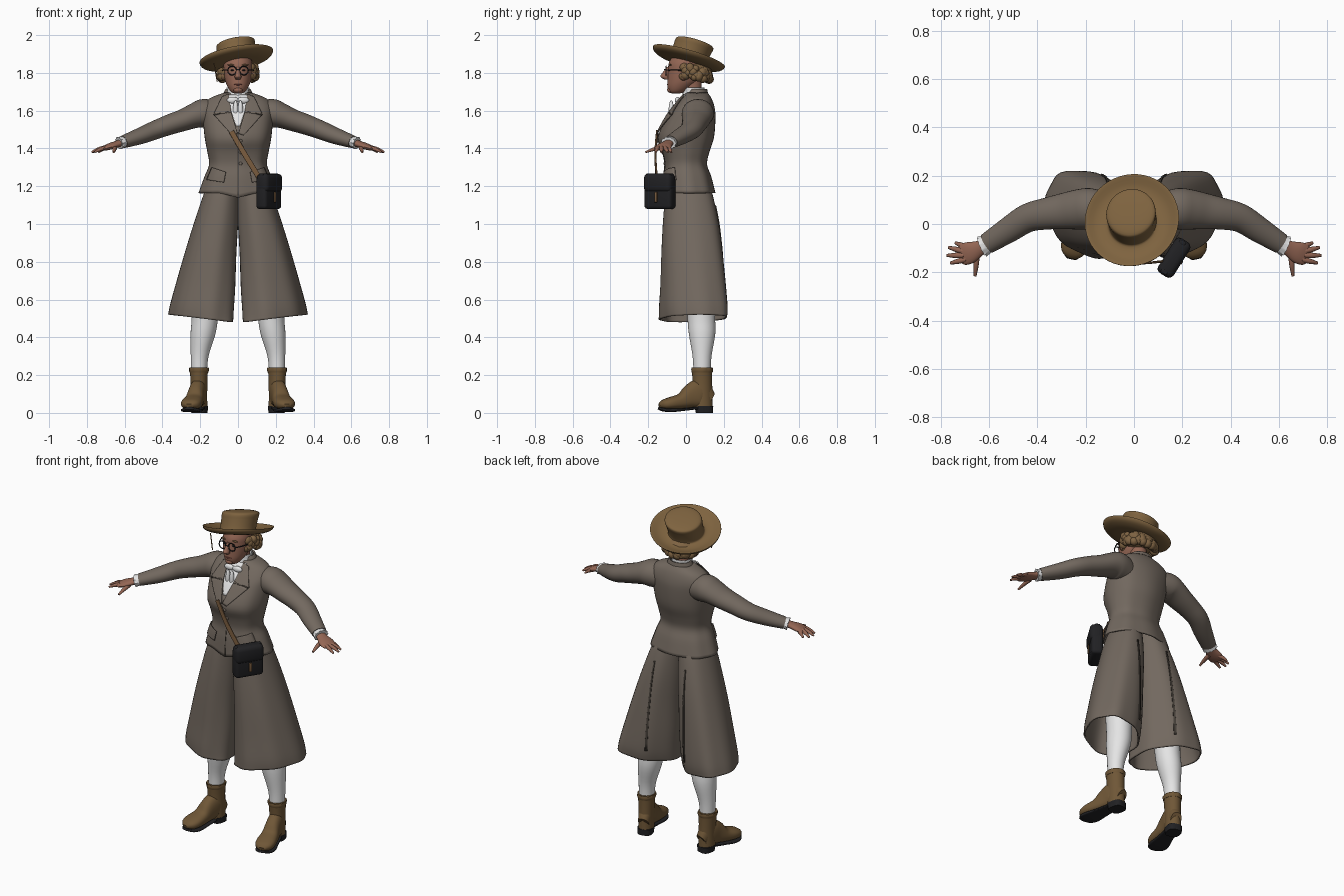
import bpy, bmesh, random
from math import cos, sin, pi, radians, copysign
from mathutils import Matrix, Vector
from mathutils.bvhtree import BVHTree

if "Cube" in bpy.data.objects:
    bpy.data.objects.remove(bpy.data.objects["Cube"])
random.seed(4)
made = []


def material(name, *rgb):
    m = bpy.data.materials.new(name)
    m.use_nodes = True
    m.diffuse_color = (*rgb, 1)
    m.node_tree.nodes["Principled BSDF"].inputs["Base Color"].default_value = (*rgb, 1)
    return m


tweed = material("tweed", .17, .14, .115)
seam_dark = material("dark seam", .06, .05, .04)
white = material("white cotton", .78, .78, .78)
skin = material("skin", .3, .135, .09)
lips = material("lips", .2, .06, .05)
felt = material("hat felt", .21, .125, .05)
hair = material("hair", .21, .125, .055)
boot_tan = material("boot leather", .16, .095, .038)
black = material("black leather", .015, .015, .017)
strap_brown = material("strap leather", .2, .11, .05)


def finish(name, bm, mat, mirror=False, thick=0, xf=None):
    if xf:
        bm.transform(xf)
    bmesh.ops.recalc_face_normals(bm, faces=bm.faces)
    me = bpy.data.meshes.new(name)
    bm.to_mesh(me)
    bm.free()
    me.materials.append(mat)
    ob = bpy.data.objects.new(name, me)
    bpy.context.collection.objects.link(ob)
    if thick:
        ob.modifiers.new("thickness", "SOLIDIFY").thickness = thick
    if mirror:
        ob.modifiers.new("mirror", "MIRROR").use_mirror_merge = False
    made.append(ob)
    return ob


def spline(rows, steps):
    """Smooth in-between rows through the given rows."""
    out = []
    for i in range(len(rows) - 1):
        a, b, c, d = rows[max(i - 1, 0)], rows[i], rows[i + 1], rows[min(i + 2, len(rows) - 1)]
        for k in range(steps):
            t = k / steps
            out.append([q + t / 2 * (r - p + t * (2 * p - 5 * q + 4 * r - s + t * (3 * (q - r) + s - p)))
                        for p, q, r, s in zip(a, b, c, d)])
    return out + [list(rows[-1])]


def loft(name, rows, mat, flat=True, sides=32, power=2, steps=4, folds=0, depth=0,
         shear=0, skew=0, caps=True, **kw):
    """Skin over rings (x, y, z, radius a, radius b), level or square to the path."""
    rows = spline(rows, steps)
    bm = bmesh.new()
    rings = []
    for i, (x, y, z, ra, rb) in enumerate(rows):
        u, v, f = Vector((1, 0, 0)), Vector((0, 1, 0)), i / (len(rows) - 1)
        if not flat:
            t = Vector(rows[min(i + 1, len(rows) - 1)][:3]) - Vector(rows[max(i - 1, 0)][:3])
            u = t.cross(Vector((0, 0, 1))).normalized()
            v = u.cross(t).normalized()
        ring = []
        for k in range(sides):
            a = 2 * pi * k / sides
            w = 1 + depth * f * cos(folds * a)
            c, s = [copysign(abs(g) ** (2 / power), g) * w for g in (cos(a), sin(a))]
            p = Vector((x, y, z)) + u * ra * c + v * rb * s
            p += Vector((0, skew, shear)) * (f * ra * c)
            ring.append(bm.verts.new(p))
        rings.append(ring)
    for r, q in zip(rings, rings[1:]):
        for k in range(sides):
            n = (k + 1) % sides
            bm.faces.new((r[k], r[n], q[n], q[k]))
    if caps:
        bm.faces.new(rings[0])
        bm.faces.new(rings[-1])
    return finish(name, bm, mat, **kw)


def ball(name, loc, size, mat, **kw):
    bm = bmesh.new()
    bmesh.ops.create_uvsphere(bm, u_segments=16, v_segments=10, radius=1,
                              matrix=Matrix.Translation(loc) @ Matrix.Diagonal((*size, 1)))
    return finish(name, bm, mat, **kw)


def box(name, loc, size, mat, bevel, xf):
    bm = bmesh.new()
    bmesh.ops.create_cube(bm, matrix=Matrix.Translation(loc) @ Matrix.Diagonal((*size, 1)))
    bmesh.ops.bevel(bm, geom=bm.edges[:], offset=bevel, segments=3, profile=.5, affect="EDGES")
    return finish(name, bm, mat, xf=xf)


def tree(ob):
    return BVHTree.FromPolygons([v.co for v in ob.data.vertices], [p.vertices for p in ob.data.polygons])


def surface(bvh, x, z, side=-1):
    hit = bvh.ray_cast(Vector((x, side * 2, z)), Vector((0, -side, 0)))[0]
    return (hit or bvh.find_nearest(Vector((x, 0, z)))[0]).y


def patch(name, corners, lift, mat, bvh, side=-1, n=12, **kw):
    """Cloth piece with four (x, z) corners laid on a surface."""
    a, b, c, d = [Vector(p) for p in corners]
    bm = bmesh.new()
    grid = []
    for i in range(n + 1):
        left, right = a.lerp(d, i / n), b.lerp(c, i / n)
        line = [left.lerp(right, j / n) for j in range(n + 1)]
        grid.append([bm.verts.new((p.x, surface(bvh, p.x, p.y, side) + side * lift, p.y)) for p in line])
    for r, q in zip(grid, grid[1:]):
        for j in range(n):
            bm.faces.new((r[j], r[j + 1], q[j + 1], q[j]))
    return finish(name, bm, mat, thick=.005, **kw)


# Jacket with a flared hem dipping at the front, and the sleeves
jacket = loft("jacket", [(0, .055, 1.695, .075, .06), (0, .055, 1.665, .15, .08), (0, .045, 1.62, .185, .105),
                         (0, .028, 1.565, .185, .127), (0, 0, 1.46, .175, .147), (0, 0, 1.38, .16, .122),
                         (0, 0, 1.315, .151, .11), (0, .007, 1.25, .175, .125), (0, .015, 1.165, .205, .138)],
              tweed, power=2.2, folds=8, depth=.02, caps=False, thick=.008, sides=48)
for v in jacket.data.vertices:
    if v.co.y < 0 and v.co.z < 1.23:
        v.co.z -= .4 * (1.23 - v.co.z) * max(0, 1 - abs(v.co.x) / .1)
on_jacket = tree(jacket)
loft("sleeves", [(.11, .06, 1.575, .07, .07), (.18, .063, 1.585, .085, .077), (.23, .06, 1.573, .083, .066),
                 (.29, .053, 1.55, .075, .058), (.36, .043, 1.527, .066, .054), (.44, .025, 1.497, .059, .049),
                 (.52, -.025, 1.465, .053, .043), (.61, -.082, 1.434, .043, .033)], tweed, flat=False, mirror=True)
loft("jacket_collar", [(0, .05, 1.655, .095, .075), (0, .055, 1.69, .078, .062), (0, .06, 1.715, .066, .052)],
     tweed, caps=False, thick=.008)

# Shirt front, lapels, fastening and pocket flaps
patch("shirt_front", [(-.065, 1.685), (.065, 1.685), (.01, 1.52), (-.01, 1.52)], .006, white, on_jacket)
patch("lapels", [(.05, 1.69), (.085, 1.675), (.13, 1.58), (.035, 1.59)], .014, tweed, on_jacket, mirror=True)
patch("lower_lapels", [(.038, 1.6), (.125, 1.575), (.03, 1.47), (.002, 1.48)], .014, tweed, on_jacket, mirror=True)
patch("lapel_notches", [(.09, 1.592), (.128, 1.581), (.128, 1.576), (.09, 1.587)], .017, seam_dark, on_jacket, mirror=True)
patch("front_opening", [(-.002, 1.48), (.002, 1.48), (.002, 1.15), (-.002, 1.15)], .003, seam_dark, on_jacket)
patch("pocket_flaps", [(.065, 1.275), (.14, 1.3), (.168, 1.235), (.075, 1.22)], .014, tweed, on_jacket, mirror=True)
for z in (1.44, 1.38, 1.32):
    ball("button", (.014, surface(on_jacket, .014, z) - .003, z), (.009, .005, .009), tweed)

# White collar and bow
loft("shirt_collar", [(0, .04, 1.65, .075, .068), (0, .04, 1.69, .06, .057), (0, .042, 1.722, .058, .054)],
     white, folds=12, depth=.04, caps=False, thick=.005)
ball("bow_loops", (.027, -.045, 1.655), (.032, .014, .018), white, mirror=True)
ball("bow_tails", (.013, -.078, 1.6), (.014, .014, .055), white, mirror=True)

# Wide divided skirt with back pleats
skirt = loft("skirt_legs", [(.07, .01, 1.25, .07, .095), (.086, .015, 1.17, .09, .122), (.112, .025, 1.02, .114, .145),
                            (.142, .033, .85, .135, .16), (.168, .04, .68, .156, .17), (.187, .042, .56, .168, .176),
                            (.194, .04, .5, .172, .172)],
             tweed, mirror=True, power=2.15, folds=7, depth=.025, shear=.12, skew=.28, caps=False, thick=.008, sides=48)
on_skirt = tree(skirt)
patch("back_pleats", [(.1, 1.1), (.108, 1.1), (.135, .56), (.122, .56)], .005, seam_dark, on_skirt, side=1, mirror=True)

# Stockings
loft("stockings", [(.17, .07, .75, .08, .085), (.175, .08, .52, .07, .074), (.185, .085, .42, .066, .07),
                   (.203, .085, .3, .047, .05), (.207, .085, .2, .042, .045)], white, mirror=True)

# Ankle boots, turned out a little
turn = Matrix.Translation((.207, .085, 0)) @ Matrix.Rotation(radians(13), 4, "Z")
loft("boot_shafts", [(0, 0, .24, .05, .056), (0, 0, .215, .047, .054), (0, .002, .16, .044, .052),
                     (0, .003, .09, .043, .053), (0, .005, .03, .043, .052)], boot_tan, mirror=True, xf=turn)
loft("boot_cuffs", [(0, 0, .213, .049, .055), (0, 0, .225, .052, .058), (0, 0, .238, .051, .057)],
     boot_tan, mirror=True, xf=turn, folds=9, depth=.04)
loft("boot_feet", [(0, .045, .07, .032, .04), (0, -.01, .1, .043, .076), (0, -.06, .087, .044, .065),
                   (0, -.11, .063, .05, .042), (0, -.17, .051, .056, .033), (0, -.21, .044, .046, .025),
                   (0, -.232, .038, .02, .01)], boot_tan, flat=False, mirror=True, power=2.4, xf=turn)
loft("boot_soles", [(0, -.03, .026, .038, .007), (0, -.1, .018, .047, .007), (0, -.16, .014, .056, .009),
                    (0, -.205, .016, .048, .009), (0, -.235, .024, .02, .007)],
     black, flat=False, mirror=True, power=4, xf=turn)
loft("boot_heels", [(0, .01, .036, .044, .048), (0, .013, 0, .041, .044)], black, mirror=True, power=3, xf=turn)

# Hands and frilled cuffs
loft("shirt_cuffs", [(.595, -.073, 1.44, .036, .028), (.62, -.088, 1.431, .041, .031), (.63, -.093, 1.428, .043, .033)],
     white, flat=False, mirror=True, folds=10, depth=.08)
loft("palms", [(.6, -.077, 1.437, .025, .02), (.64, -.1, 1.423, .032, .018), (.68, -.118, 1.41, .045, .017),
               (.71, -.128, 1.4, .043, .012), (.718, -.13, 1.398, .032, .006)],
     skin, flat=False, mirror=True, sides=20)
fingers = [(.695, -.096, .74, -.078), (.705, -.113, .768, -.097), (.705, -.13, .775, -.13),
           (.695, -.146, .76, -.162), (.65, -.125, .658, -.215)]
for x, y, tx, ty in fingers:
    mx, my = (x + tx) / 2, (y + ty) / 2
    loft("fingers", [(x, y, 1.405, .012, .012), (mx, my, 1.396, .011, .01), (tx, ty, 1.38, .006, .005)],
         skin, flat=False, sides=10, mirror=True)

# Head and face
loft("neck", [(0, .045, 1.64, .05, .05), (0, .035, 1.7, .046, .048), (0, .03, 1.78, .048, .055)], skin)
loft("head", [(0, -.055, 1.69, .016, .018), (0, -.047, 1.7, .037, .042), (0, -.03, 1.728, .056, .068),
              (0, -.01, 1.765, .07, .088), (0, .0, 1.82, .077, .095), (0, .0, 1.86, .074, .088),
              (0, .015, 1.92, .055, .065)], skin)
loft("nose", [(0, -.09, 1.83, .009, .012), (0, -.105, 1.8, .012, .02), (0, -.114, 1.78, .018, .022),
              (0, -.1, 1.765, .012, .014)], skin, sides=16)
ball("mouth", (0, -.091, 1.738), (.022, .011, .005), lips)
ball("chin", (0, -.083, 1.71), (.024, .017, .016), skin)
ball("ears", (.078, -.01, 1.79), (.01, .016, .028), skin, mirror=True)
ball("eyes", (.03, -.089, 1.814), (.009, .006, .004), black, mirror=True)
ball("eyebrows", (.034, -.083, 1.842), (.022, .008, .004), hair, mirror=True)

# Round spectacles with a hanging cord
for s in (-1, 1):
    bpy.ops.mesh.primitive_torus_add(location=(s * .031, -.105, 1.812), rotation=(pi / 2, 0, 0), major_radius=.023,
                                     minor_radius=.003, major_segments=28, minor_segments=8)
    rim = bpy.context.object
    rim.name = "spectacle_rim"
    rim.data.materials.append(black)
    made.append(rim)
loft("spectacle_arms", [(.054, -.104, 1.815, .003, .003), (.076, -.06, 1.815, .003, .003), (.084, 0, 1.812, .003, .003)],
     black, flat=False, sides=8, mirror=True)
loft("spectacle_bridge", [(-.01, -.113, 1.818, .003, .003), (.01, -.113, 1.818, .003, .003)], black, flat=False, sides=8)
loft("hanging_cord", [(-.127, -.085, 1.85, .003, .003), (-.11, -.09, 1.755, .003, .003)], strap_brown, sides=8)

# Wavy hair gathered under the hat brim
ball("hair_mass", (0, .05, 1.807), (.103, .088, .052), hair)
for i in range(110):
    a = radians(random.uniform(-50, 230))
    x, y = .092 * cos(a), .045 + .077 * sin(a)
    r = random.uniform(.016, .026)
    top = 1.872 - .3 * (y - .01) + .17 * x - .025 - r
    ball("hair_curl", (x, y, random.uniform(1.775 - .01 * sin(a), top)), (r, r, r), hair)

# Tilted brimmed hat
tilt = Matrix.Translation((-.008, .01, 1.872)) @ Matrix.Rotation(radians(-16.5), 4, "X") @ Matrix.Rotation(radians(-10), 4, "Y")
brim = [(.07, -.022), (.14, -.02), (.185, -.005), (.198, .014), (.19, .014), (.15, -.004), (.108, -.006),
        (.1, .01), (.102, .06), (.104, .082), (.097, .096), (.06, .103), (.01, .105)]
loft("hat", [(z * .12, z * .12, z, r, r) for r, z in brim], felt, xf=tilt, sides=48, steps=3)

# Shoulder bag and strap
bag = Matrix.Translation((.163, -.138, 1.172)) @ Matrix.Rotation(radians(58), 4, "Z")
box("bag_body", (0, 0, -.008), (.168, .066, .17), black, .018, bag)
box("bag_flap", (0, -.004, .045), (.17, .074, .1), black, .024, bag)
box("bag_clasp", (0, -.04, -.03), (.016, .008, .055), strap_brown, .003, bag)
for s in (-1, 1):
    box("bag_strap_ring", (s * .07, 0, .08), (.02, .03, .03), black, .006, bag)
loft("shoulder_strap", [(-.035, -.152, 1.49, .005, .014), (.035, -.162, 1.37, .005, .014), (.115, -.155, 1.24, .005, .014)],
     strap_brown, flat=False, power=4)

# Smooth shading with crisp edges
bpy.ops.object.select_all(action="DESELECT")
for ob in made:
    ob.select_set(True)
bpy.context.view_layer.objects.active = made[0]
bpy.ops.object.shade_smooth_by_angle(angle=radians(45))
